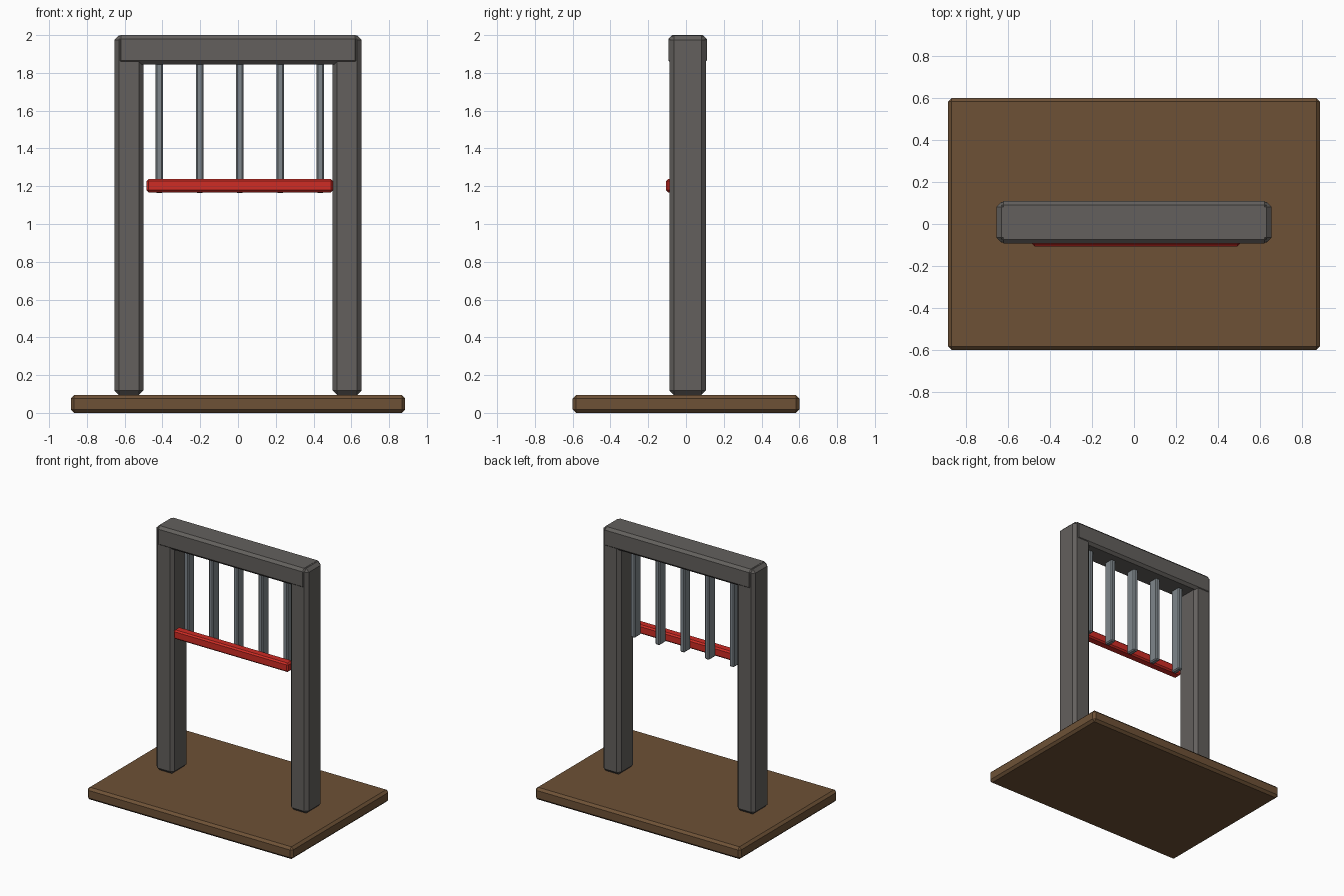
import bpy
import bmesh

if "Cube" in bpy.data.objects:
    bpy.data.objects.remove(bpy.data.objects["Cube"])


def material(name, rgb):
    m = bpy.data.materials.new(name)
    m.diffuse_color = (*rgb, 1.0)
    m.use_nodes = True
    m.node_tree.nodes["Principled BSDF"].inputs["Base Color"].default_value = m.diffuse_color
    return m


IRON = material("dark grey", (0.125, 0.117, 0.110))
STEEL = material("steel grey", (0.21, 0.24, 0.26))
WOOD = material("brown wood", (0.155, 0.083, 0.037))
RED = material("red", (0.62, 0.025, 0.018))


def box(name, x, y, z, bevel, mat):
    """Chamfered box from (min, max) ranges on each axis."""
    bm = bmesh.new()
    bmesh.ops.create_cube(bm, size=1.0)
    for v in bm.verts:
        v.co = [r[0] + (c + 0.5) * (r[1] - r[0]) for c, r in zip(v.co, (x, y, z))]
    bmesh.ops.bevel(bm, geom=bm.edges[:], offset=bevel, segments=1,
                    profile=0.5, affect='EDGES')
    mesh = bpy.data.meshes.new(name)
    bm.to_mesh(mesh)
    bm.free()
    mesh.materials.append(mat)
    ob = bpy.data.objects.new(name, mesh)
    bpy.context.collection.objects.link(ob)
    return ob


# Base board
box("base", (-0.885, 0.885), (-0.6, 0.6), (0.0, 0.095), 0.018, WOOD)

# Uprights
box("left_post", (-0.655, -0.5), (-0.088, 0.105), (0.095, 1.999), 0.024, IRON)
box("right_post", (0.5, 0.655), (-0.088, 0.105), (0.095, 1.999), 0.024, IRON)

# Top beam, slightly proud of the posts
box("top_beam", (-0.64, 0.64), (-0.093, 0.11), (1.845, 2.0), 0.02, IRON)

# Hanging gate bars
for i in range(5):
    cx = 0.01 + (i - 2) * 0.213
    box(f"gate_bar_{i + 1}", (cx - 0.02, cx + 0.02), (-0.045, 0.035),
        (1.163, 1.88), 0.008, STEEL)

# Red cross rail in front of the bars
box("cross_rail", (-0.484, 0.503), (-0.106, -0.036), (1.168, 1.238), 0.011, RED)
